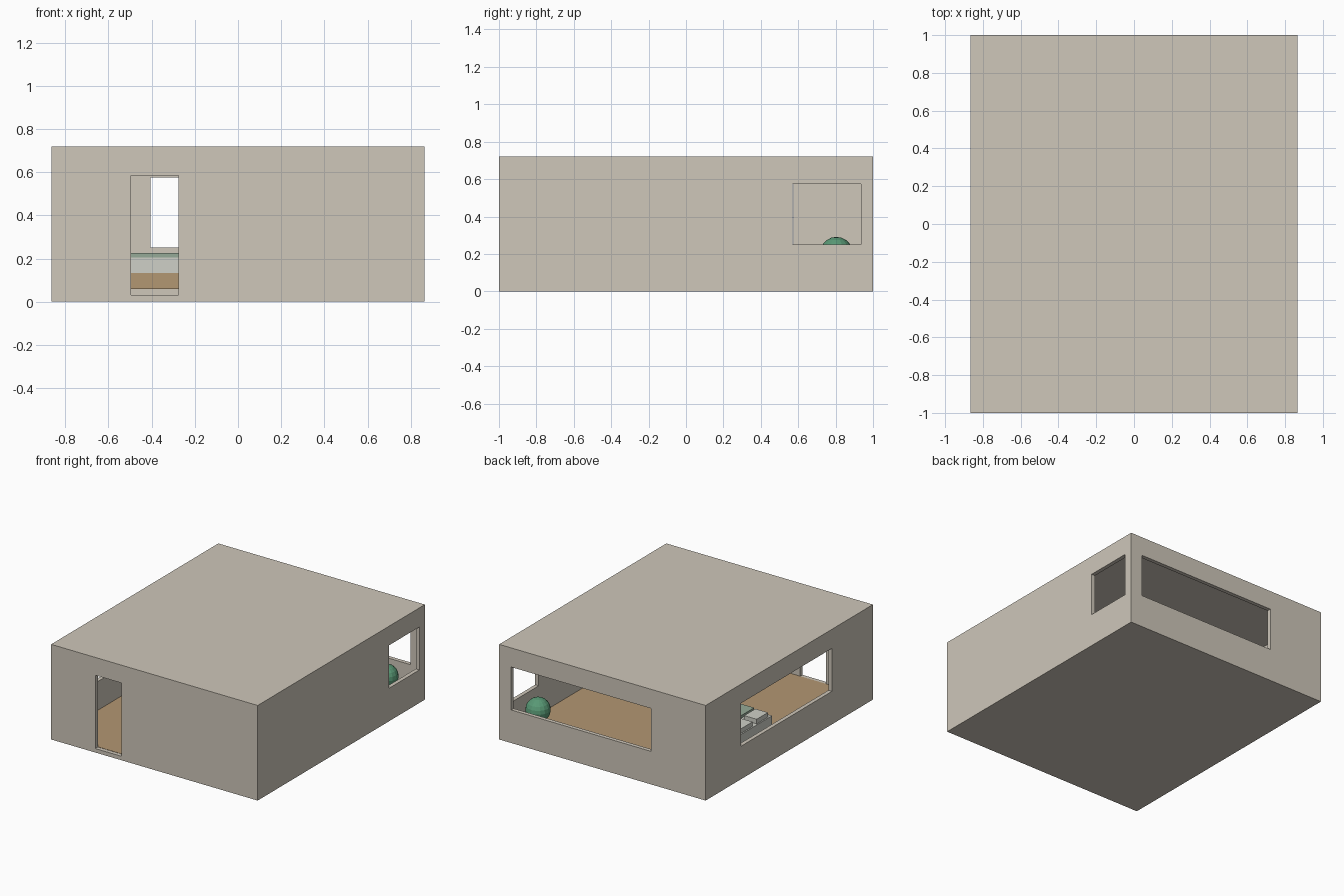
import bpy

if "Cube" in bpy.data.objects:
    bpy.data.objects.remove(bpy.data.objects["Cube"])

MATS = {}


def paint(obj, name, rgb):
    if name not in MATS:
        MATS[name] = bpy.data.materials.new(name)
        MATS[name].diffuse_color = (*rgb, 1)
    obj.data.materials.append(MATS[name])


WALL = ("plaster", (0.62, 0.57, 0.49))
WOOD = ("wood", (0.45, 0.31, 0.17))
LINEN = ("linen", (0.62, 0.63, 0.57))
BLANKET = ("blanket_green", (0.30, 0.40, 0.31))
LEAF = ("leaf_green", (0.10, 0.32, 0.18))


def box(name, x, y, z, mat=None):
    """Box from (min, max) ranges on each axis."""
    bpy.ops.mesh.primitive_cube_add(size=1)
    o = bpy.context.object
    o.name = name
    for v in o.data.vertices:
        v.co = [r[0] if c < 0 else r[1] for c, r in zip(v.co, (x, y, z))]
    if mat:
        paint(o, *mat)
    return o


W, D, H, T = 0.865, 1.0, 0.72, 0.03

# Room shell: hollow box with a door and three windows cut through
shell = box("room_shell", (-W, W), (-D, D), (0, H), WALL)
sill, head = 0.25, 0.575
cuts = [
    ("cavity", (-W + T, W - T), (-D + T, D - T), (T, H - T)),
    ("door_cut", (-0.495, -0.275), (-D - 0.1, -D + 0.1), (T, 0.585)),
    ("back_window_cut", (-0.405, 0.765), (D - 0.1, D + 0.1), (sill, head)),
    ("left_window_cut", (-W - 0.1, -W + 0.1), (-0.51, 0.575), (sill, head)),
    ("right_window_cut", (W - 0.1, W + 0.1), (0.57, 0.935), (sill, head)),
]
for c in cuts:
    cutter = box(*c)
    cutter.hide_render = True
    mod = shell.modifiers.new(c[0], "BOOLEAN")
    mod.operation = "DIFFERENCE"
    mod.solver = "EXACT"
    mod.object = cutter
    bpy.context.view_layer.objects.active = shell
    bpy.ops.object.modifier_apply(modifier=mod.name)
    bpy.data.objects.remove(cutter)

# Wooden floor
box("floor", (-W + T, W - T), (-D + T, D - T), (T - 0.005, T + 0.002), WOOD)

# Bed: legs, frame, mattress, blanket, two pillows
bx, by = (-0.70, -0.13), (-0.03, 0.36)
for i, x in enumerate((bx[0], bx[1] - 0.03)):
    for j, y in enumerate((by[0], by[1] - 0.03)):
        box(f"bed_leg_{i}{j}", (x, x + 0.03), (y, y + 0.03), (T, 0.065), WOOD)
box("bed_frame", bx, by, (0.06, 0.132), WOOD)
box("mattress", bx, by, (0.132, 0.205), LINEN)
box("blanket", (-0.55, bx[1]), by, (0.205, 0.225), BLANKET)
for i, y in enumerate((0.005, 0.19)):
    box(f"pillow_{i}", (-0.69, -0.585), (y, y + 0.135), (0.205, 0.24), LINEN)

# Potted round bush in the back right corner
px, py = 0.676, 0.804
bpy.ops.mesh.primitive_cylinder_add(vertices=16, radius=0.05, depth=0.11,
                                    location=(px, py, T + 0.055))
pot = bpy.context.object
pot.name = "plant_pot"
paint(pot, *WALL)
bpy.ops.mesh.primitive_uv_sphere_add(segments=16, ring_count=10, radius=0.088,
                                     location=(px, py, 0.203))
bush = bpy.context.object
bush.name = "bush"
paint(bush, *LEAF)

for m in bpy.data.materials:
    if m.users and not m.is_grease_pencil:
        m.use_nodes = True
        m.node_tree.nodes["Principled BSDF"].inputs["Base Color"].default_value = m.diffuse_color
